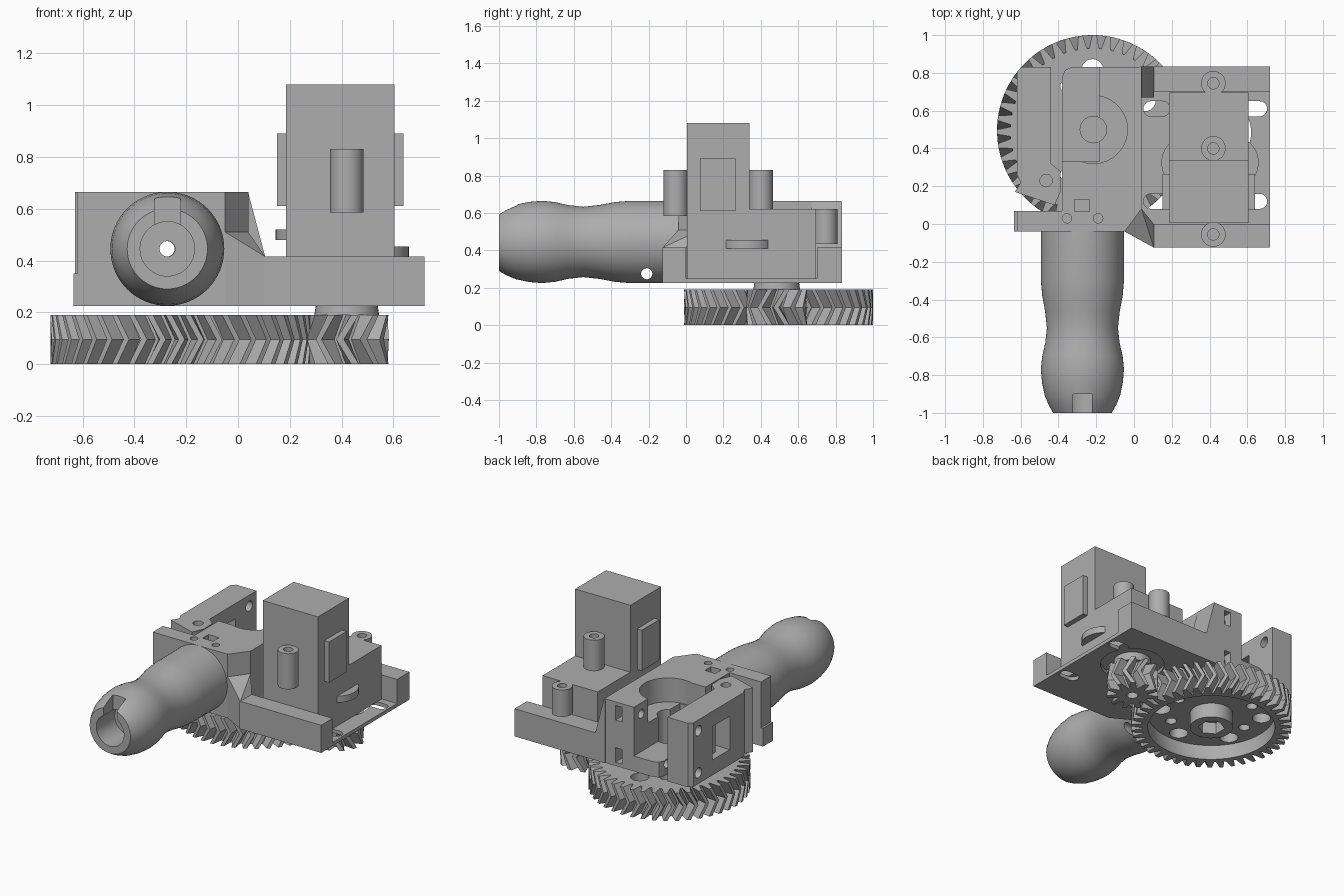
import bpy, bmesh
from math import pi, sin, cos
from mathutils import Matrix, Vector

cube = bpy.data.objects.get("Cube")
if cube:
    bpy.data.objects.remove(cube, do_unlink=True)

grey = bpy.data.materials.new("mid_grey")
grey.use_nodes = True
grey.diffuse_color = (0.42, 0.42, 0.42, 1)
grey.node_tree.nodes["Principled BSDF"].inputs["Base Color"].default_value = (0.42, 0.42, 0.42, 1)


def finish(name, bm):
    bmesh.ops.recalc_face_normals(bm, faces=bm.faces)
    mesh = bpy.data.meshes.new(name)
    bm.to_mesh(mesh)
    bm.free()
    mesh.materials.append(grey)
    obj = bpy.data.objects.new(name, mesh)
    bpy.context.scene.collection.objects.link(obj)
    return obj


def box(name, x, y, z):
    bm = bmesh.new()
    bmesh.ops.create_cube(bm, size=1)
    for v in bm.verts:
        v.co = [a[0] + (c + 0.5) * (a[1] - a[0]) for a, c in zip((x, y, z), v.co)]
    return finish(name, bm)


def prism(name, points, z0, z1):
    bm = bmesh.new()
    face = bm.faces.new([bm.verts.new((x, y, z0)) for x, y in points])
    new = bmesh.ops.extrude_face_region(bm, geom=[face])["geom"]
    top = [v for v in new if isinstance(v, bmesh.types.BMVert)]
    bmesh.ops.translate(bm, verts=top, vec=(0, 0, z1 - z0))
    return finish(name, bm)


def rod(name, start, end, r, r2=None, sides=40):
    a, b = Vector(start), Vector(end)
    turn = (b - a).to_track_quat('Z', 'Y').to_matrix().to_4x4()
    bm = bmesh.new()
    bmesh.ops.create_cone(bm, cap_ends=True, segments=sides, radius1=r, radius2=r2 or r,
                          depth=(b - a).length, matrix=Matrix.Translation((a + b) / 2) @ turn)
    return finish(name, bm)


def post(name, x, y, z0, z1, r, r2=None, sides=40):
    return rod(name, (x, y, z0), (x, y, z1), r, r2, sides)


def hull(name, points):
    bm = bmesh.new()
    for p in points:
        bm.verts.new(p)
    bmesh.ops.convex_hull(bm, input=bm.verts)
    return finish(name, bm)


def cut(obj, *cutters):
    for c in cutters:
        c.hide_render = True
        mod = obj.modifiers.new("cut", 'BOOLEAN')
        mod.operation, mod.solver, mod.object = 'DIFFERENCE', 'EXACT', c
    graph = bpy.context.evaluated_depsgraph_get()
    mesh = bpy.data.meshes.new_from_object(obj.evaluated_get(graph))
    obj.modifiers.clear()
    obj.data = mesh
    for c in cutters:
        bpy.data.objects.remove(c, do_unlink=True)
    return obj


def gear(name, cx, cy, teeth, root, tip, inner, twist, height):
    """Herringbone tooth ring with a round opening."""
    bm = bmesh.new()
    outer, bore = [], []
    step = 2 * pi / teeth
    for z, turn in ((0, 0), (height / 2, twist), (height, 0)):
        ring, hole = [], []
        for i in range(teeth):
            for part, r in ((0, root), (0.2, root), (0.44, tip), (0.76, tip)):
                a = (i + part) * step + turn
                ring.append(bm.verts.new((cx + r * cos(a), cy + r * sin(a), z)))
                hole.append(bm.verts.new((cx + inner * cos(a), cy + inner * sin(a), z)))
        outer.append(ring)
        bore.append(hole)
    n = teeth * 4
    pairs = [(outer[0], outer[1]), (outer[1], outer[2]), (bore[0], bore[1]),
             (bore[1], bore[2]), (outer[0], bore[0]), (outer[2], bore[2])]
    for p, q in pairs:
        for i in range(n):
            j = (i + 1) % n
            bm.faces.new((p[i], p[j], q[j], q[i]))
    return finish(name, bm)


# Large gear: tooth ring, web with holes, hub with hexagonal nut pocket
GX, GY, H = -0.22, 0.495, 0.19
gear("large_gear_ring", GX, GY, 43, 0.435, 0.505, 0.4, 0.1, H)
holes = []
for i in range(6):
    for r, off, size in ((0.32, pi / 6, 0.058), (0.27, 0, 0.035)):
        a = i * pi / 3 + off
        holes.append(post("hole", GX + r * cos(a), GY + r * sin(a), 0, 0.3, size, sides=24))
cut(post("large_gear_web", GX, GY, 0.1, H, 0.405, sides=96), *holes)
cut(post("large_gear_hub", GX, GY, 0, H - 0.002, 0.135),
    post("hex", GX, GY, -0.1, 0.08, 0.085, sides=6),
    post("bore", GX, GY, -0.1, 0.3, 0.045))

# Small gear and its collar
SX, SY = 0.42, 0.485
gear("small_gear", SX, SY, 11, 0.1, 0.163, 0.035, -0.36, H)
post("small_gear_collar", SX, SY, H, 0.255, 0.125, 0.115)

# Main body block with bearing seat, clearance on one side and filament path
body = prism("main_body", [(-0.38, -0.04), (-0.05, -0.04), (0.04, 0.08), (0.04, 0.83),
                           (-0.33, 0.83), (-0.365, 0.815), (-0.38, 0.78)], 0.225, 0.665)
cutters = [box("clearance", (-0.6, -0.185), (0.33, 1), (0.33, 0.8)),
           post("bearing_seat", -0.215, 0.5, 0.5, 0.8, 0.18, sides=64),
           post("shaft_bore", -0.215, 0.5, 0.1, 0.8, 0.07),
           rod("filament_path", (-0.275, -0.2, 0.445), (-0.275, 0.6, 0.445), 0.03, sides=24),
           box("top_pocket", (-0.315, -0.235), (0.065, 0.13), (0.56, 0.8))]
for x in (-0.355, -0.19):
    cutters.append(post("screw", x, 0.03, 0.5, 0.8, 0.025, sides=20))
for z in (0.3, 0.59):
    cutters.append(rod("bolt", (-0.5, 0.75, z), (-0.06, 0.75, z), 0.03, sides=20))
    cutters.append(box("nut_slot", (-0.095, -0.045), (0.71, 1), (z - 0.05, z + 0.05)))
cut(body, *cutters)
box("side_flange", (-0.62, -0.38), (-0.04, 0.07), (0.225, 0.665))
box("side_flange_foot", (-0.635, -0.6), (-0.04, 0.07), (0.225, 0.35))

# Hinged idler arm with bearing window, bolt holes and pivot hole
idler = prism("idler_arm", [(-0.595, 0.83), (-0.44, 0.83), (-0.44, 0.32), (-0.39, 0.28),
                            (-0.385, 0.18), (-0.42, 0.1), (-0.63, 0.17), (-0.6, 0.22),
                            (-0.62, 0.26), (-0.62, 0.805)], 0.225, 0.665)
cut(idler, box("window", (-0.7, -0.4), (0.41, 0.6), (0.33, 0.56)),
    post("pivot", -0.465, 0.23, 0.1, 0.8, 0.033, sides=24),
    *[rod("bolt", (-0.7, 0.75, z), (-0.4, 0.75, z), 0.035, sides=24) for z in (0.3, 0.59)])
rod("idler_axle", (-0.53, 0.505, 0.32), (-0.53, 0.505, 0.57), 0.04, sides=24)

# Motor mount: thin slotted floor, two raised rims and sloped braces
floor = box("mount_floor", (0.04, 0.72), (-0.01, 0.71), (0.225, 0.25))
slots = [post("motor_opening", SX, SY, 0.1, 0.3, 0.2, sides=48)]
for x in (0.12, 0.635):
    for y in (0.12, 0.61):
        slots.append(box("slot", (x - 0.03, x + 0.03), (y - 0.04, y + 0.04), (0.1, 0.3)))
        for dx in (-0.03, 0.03):
            slots.append(post("slot_end", x + dx, y, 0.1, 0.3, 0.0401, sides=20))
for s in slots[1:]:
    cut(floor, s)
cut(floor, slots[0])
box("mount_front_rim", (0.1, 0.72), (-0.125, 0.0), (0.225, 0.415))
box("mount_back_rim", (0.03, 0.72), (0.7, 0.835), (0.225, 0.415))
hull("front_brace", [(-0.05, -0.04, 0.225), (0.105, -0.125, 0.225), (0.105, 0.0, 0.225),
                     (0.04, 0.08, 0.225), (-0.05, -0.04, 0.51), (0.105, -0.125, 0.415),
                     (0.105, 0.0, 0.415), (0.04, 0.08, 0.51)])
hull("back_brace", [(x, y, z) for y in (0.67, 0.835)
                    for x, z in ((0.03, 0.225), (0.105, 0.225), (0.105, 0.415),
                                 (0.04, 0.51), (0.04, 0.66), (0.03, 0.66))])

# Motor housing with tower, side panels and curved tabs
box("motor_housing", (0.185, 0.605), (0.005, 0.695), (0.25, 0.62))
box("motor_tower", (0.185, 0.605), (0.005, 0.34), (0.6, 1.08))
box("motor_side_panels", (0.15, 0.64), (0.075, 0.265), (0.61, 0.89))
cut(post("tab_right", 0.517, 0.325, 0.41, 0.455, 0.143),
    box("trim", (0.2, 0.6), (0, 0.7), (0.3, 0.6)))
cut(post("tab_left", 0.288, 0.325, 0.48, 0.52, 0.143),
    box("trim", (0.19, 0.5), (0, 0.7), (0.3, 0.6)))

# Hollow screw posts around the motor
for name, y, z0, z1 in (("front_post", -0.055, 0.585, 0.83), ("middle_post", 0.4, 0.6, 0.83),
                        ("back_post", 0.745, 0.435, 0.62)):
    cut(post(name, 0.42, y, z0, z1, 0.065), post("bore", 0.42, y, z1 - 0.15, z1 + 0.1, 0.03))

# Contoured hollow handle
profile = [(0.22, -0.03), (0.22, -0.3), (0.213, -0.38), (0.198, -0.46), (0.188, -0.55),
           (0.197, -0.63), (0.213, -0.7), (0.22, -0.77), (0.214, -0.84), (0.199, -0.91),
           (0.178, -0.96), (0.155, -1), (0.105, -1), (0.105, -0.8), (0.03, -0.8), (0.03, -0.03)]
bm = bmesh.new()
segments = 64
rings = [[bm.verts.new((-0.273 + r * cos(2 * pi * i / segments), y,
                        0.445 + r * sin(2 * pi * i / segments)))
          for i in range(segments)] for r, y in profile]
for k, ring in enumerate(rings):
    other = rings[(k + 1) % len(rings)]
    for i in range(segments):
        j = (i + 1) % segments
        bm.faces.new((ring[i], ring[j], other[j], other[i]))
handle = finish("handle", bm)
cut(handle, box("notch", (-0.322, -0.222), (-1.1, -0.9), (0.5, 0.7)),
    rod("cross_hole", (-0.7, -0.21, 0.275), (0.2, -0.21, 0.275), 0.03, sides=24))

# Smooth round parts while keeping hard edges
for obj in bpy.context.scene.objects:
    if obj.type == 'MESH' and not obj.name.endswith("gear_ring") and obj.name != "small_gear":
        bpy.ops.object.select_all(action='DESELECT')
        obj.select_set(True)
        bpy.context.view_layer.objects.active = obj
        bpy.ops.object.shade_smooth_by_angle(angle=pi / 6)
